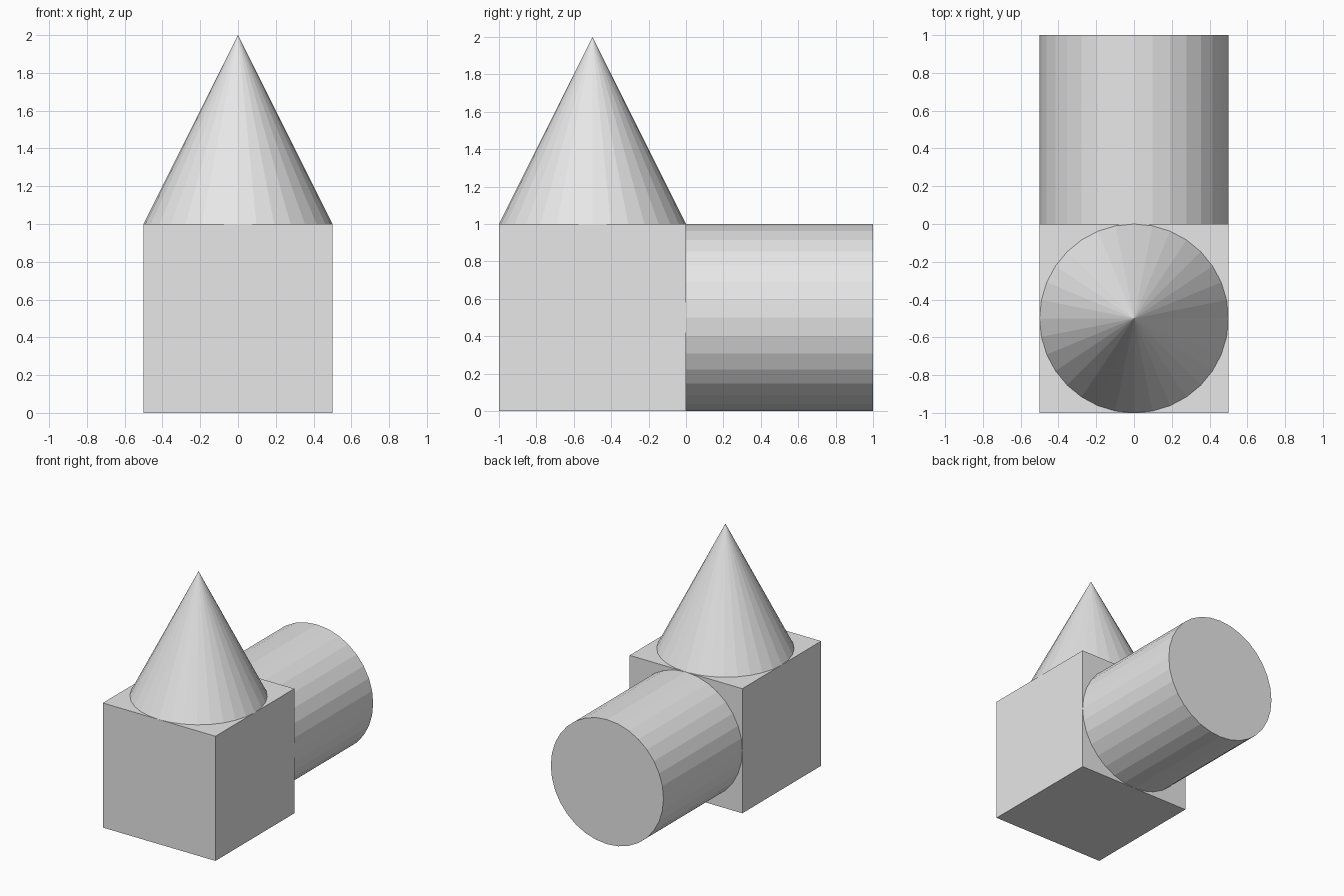
import bpy
from math import pi

default = bpy.data.objects.get("Cube")
if default:
    bpy.data.objects.remove(default, do_unlink=True)

# Single light grey material
grey = bpy.data.materials.new("light_grey")
grey.use_nodes = True
colour = (0.8, 0.8, 0.8, 1)
grey.diffuse_color = colour
grey.node_tree.nodes["Principled BSDF"].inputs["Base Color"].default_value = colour


def finish(name):
    """Name the newly added part and give it the grey material."""
    part = bpy.context.object
    part.name = name
    part.data.name = name
    part.data.materials.append(grey)


# Cube base at the front
bpy.ops.mesh.primitive_cube_add(size=1, location=(0, -0.5, 0.5))
finish("base_block")

# Cone standing on the cube
bpy.ops.mesh.primitive_cone_add(vertices=32, radius1=0.5, radius2=0, depth=1,
                                location=(0, -0.5, 1.5))
finish("cone_top")

# Cylinder lying behind the cube
bpy.ops.mesh.primitive_cylinder_add(vertices=32, radius=0.5, depth=1,
                                    location=(0, 0.5, 0.5), rotation=(pi / 2, 0, 0))
finish("rear_cylinder")
